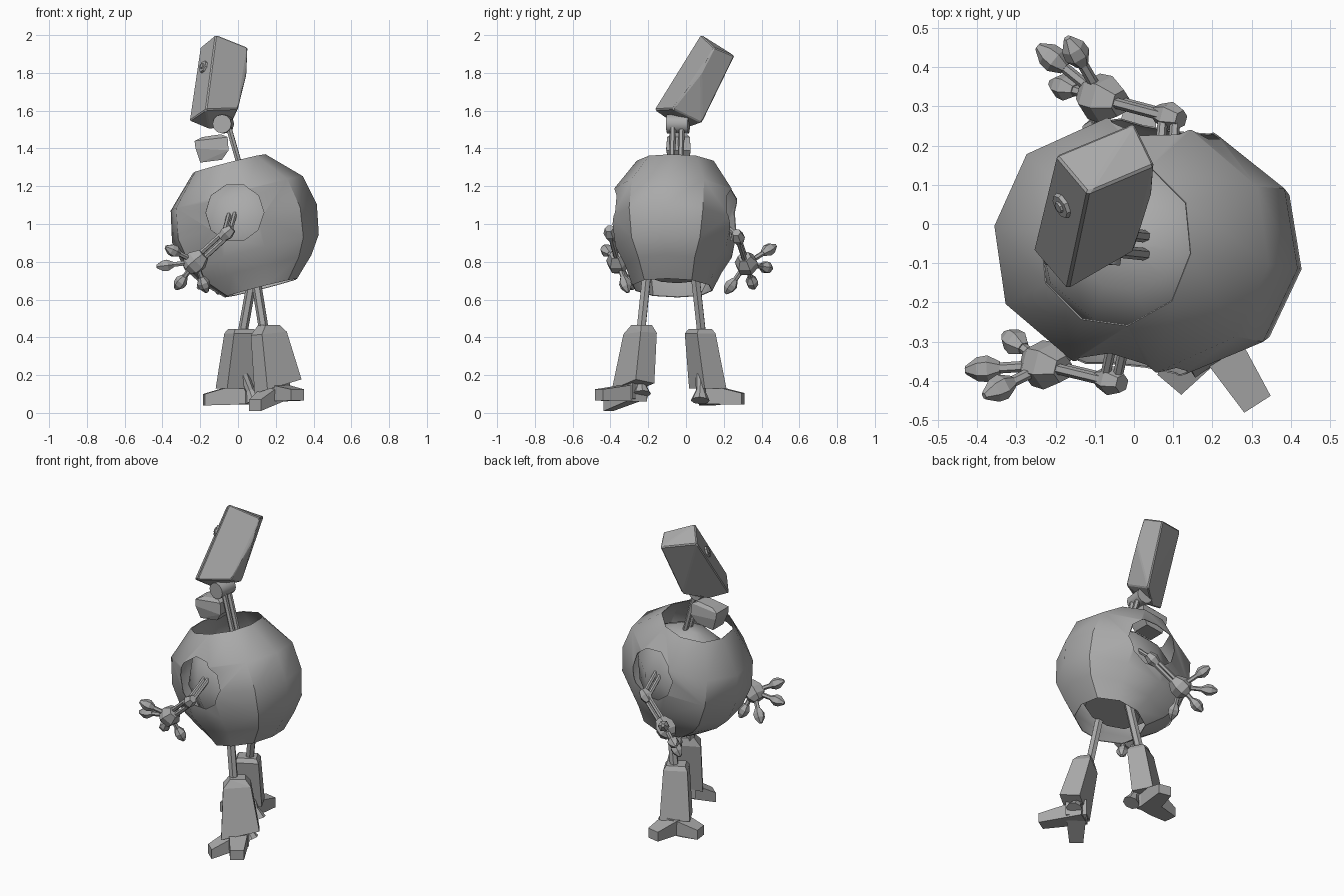
import bpy, bmesh, math
from mathutils import Vector as V, Matrix

if "Cube" in bpy.data.objects:
    bpy.data.objects.remove(bpy.data.objects["Cube"])

grey = bpy.data.materials.new("plain grey")
grey.use_nodes = True
colour = (0.4, 0.4, 0.4, 1)
grey.diffuse_color = colour
grey.node_tree.nodes["Principled BSDF"].inputs["Base Color"].default_value = colour


def make(name, bm, smooth=None):
    bmesh.ops.recalc_face_normals(bm, faces=bm.faces)
    mesh = bpy.data.meshes.new(name)
    bm.to_mesh(mesh)
    bm.free()
    mesh.materials.append(grey)
    obj = bpy.data.objects.new(name, mesh)
    bpy.context.collection.objects.link(obj)
    bpy.ops.object.select_all(action="DESELECT")
    obj.select_set(True)
    bpy.context.view_layer.objects.active = obj
    if smooth:
        bpy.ops.object.shade_smooth_by_angle(angle=math.radians(smooth))
    return obj


def spindle(name, a, b, profile, sides=6, smooth=None):
    """Turned part along a-b; profile holds (fraction, radius)."""
    a, b = V(a), V(b)
    turn = (b - a).to_track_quat("Z", "Y")
    bm = bmesh.new()
    rings = []
    for f, r in profile:
        rings.append([bm.verts.new(a.lerp(b, f) + turn @ V((r * math.cos(t), r * math.sin(t), 0)))
                      for t in (math.tau * i / sides for i in range(sides))])
    for lo, hi in zip(rings, rings[1:]):
        for i in range(sides):
            j = (i + 1) % sides
            bm.faces.new((lo[i], lo[j], hi[j], hi[i]))
    bm.faces.new(rings[0])
    bm.faces.new(rings[-1])
    return make(name, bm, smooth)


def rod(name, a, b, r):
    return spindle(name, a, b, [(0, r), (1, r)])


def twin_rods(name, a, b, gap, r):
    for i, s in enumerate((-1, 1)):
        rod(f"{name}_{i + 1}", V(a) + V(gap) * s, V(b) + V(gap) * s, r)


def hull(name, points, bevel=0):
    bm = bmesh.new()
    for p in points:
        bm.verts.new(p)
    bmesh.ops.convex_hull(bm, input=bm.verts)
    bmesh.ops.dissolve_limit(bm, angle_limit=0.1, verts=bm.verts, edges=bm.edges)
    if bevel:
        bmesh.ops.bevel(bm, geom=bm.edges, offset=bevel, segments=1, affect="EDGES")
    return make(name, bm)


def rect(x0, x1, y0, y1, z0, z1):
    """Four corners, height running from z0 at x0 to z1 at x1."""
    return [(x, y, z) for x, z in ((x0, z0), (x1, z1)) for y in (y0, y1)]


def turned(centre, degrees, wide, deep, slope=0):
    """Four corners of a rectangle turned about z, climbing towards +x."""
    spin = Matrix.Rotation(math.radians(degrees), 3, "Z")
    offsets = [spin @ V((wide * s, deep * t, 0)) for s in (-1, 1) for t in (-1, 1)]
    return [V(centre) + o + V((0, 0, o.x * slope)) for o in offsets]


# Body shell: leaning ten-sided open globe, narrower in depth around its middle
place = (Matrix.Translation((0.035, -0.06, 1.0)) @ Matrix.Rotation(math.radians(-8), 4, "Z")
         @ Matrix.Rotation(math.radians(-14.5), 4, "Y"))
shell = spindle("body_shell", (0, 0, -0.35), (0, 0, 0.33),
                [(0, 0.2), (0.15, 0.305), (0.29, 0.37), (0.52, 0.4), (0.76, 0.365), (1, 0.2)], 10)
bm = bmesh.new()
bm.from_mesh(shell.data)
bmesh.ops.delete(bm, geom=[f for f in bm.faces if len(f.verts) > 4], context="FACES")
for v in bm.verts:
    if 0.4 < abs(v.co.y) / v.co.xy.length < 0.8:
        v.co.x *= 1.04
    v.co.y *= 1.08 if abs(v.co.z) > 0.3 else 0.9 if v.co.z > 0.1 else 0.84
bmesh.ops.transform(bm, matrix=place, verts=bm.verts)
bmesh.ops.recalc_face_normals(bm, faces=bm.faces)
bm.to_mesh(shell.data)
bm.free()
solid = shell.modifiers.new("thickness", "SOLIDIFY")
solid.thickness = 0.004
side = Matrix.Rotation(math.radians(-8), 3, "Z") @ V((0, 0.6, 0))
mid = V((0.025, -0.06, 1.06))
cutter = spindle("arm_hole_cutter", mid - side, mid + side, [(0, 0.155), (1, 0.155)], 10)
cutter.hide_render = True
cut = shell.modifiers.new("arm_holes", "BOOLEAN")
cut.operation, cut.object, cut.solver = "DIFFERENCE", cutter, "EXACT"
bpy.context.view_layer.objects.active = shell
for m in ("thickness", "arm_holes"):
    bpy.ops.object.modifier_apply(modifier=m)
bpy.data.objects.remove(cutter)
bpy.ops.object.select_all(action="DESELECT")
shell.select_set(True)
bpy.ops.object.shade_smooth_by_angle(angle=math.radians(35))

# Inner core that carries the neck, arms and legs
core = spindle("inner_core", (0, 0, -0.28), (0, 0, 0.26),
               [(0, 0.17), (0.2, 0.265), (0.5, 0.31), (0.8, 0.25), (0.94, 0.14), (1, 0.03)], 10, 50)
core.data.transform(place @ Matrix.Diagonal((1, 0.84, 1, 1)))

# Head: leaning box, trimmed at the back of the neck
head_points = [(-0.2, 0.175, 1.935), (0, 0.258, 1.89), (0.052, 0.15, 1.935), (-0.118, 0.078, 2.003),
               (-0.258, -0.065, 1.545), (-0.15, -0.015, 1.5), (-0.035, 0.085, 1.535),
               (0.047, 0.08, 1.8), (0, -0.07, 1.61), (-0.17, -0.168, 1.605)]
hull("head", head_points, 0.006)
eye, out = V((-0.183, 0.047, 1.832)), V((-0.81, -0.44, 0.385))
spindle("eye_ring", eye - out * 0.015, eye + out * 0.008, [(0, 0.038), (1, 0.032)], 8)
spindle("eye_pupil", eye, eye + out * 0.014, [(0, 0.018), (1, 0.014)], 8)

# Jaw and neck
hull("jaw", rect(-0.2, -0.085, -0.09, 0.015, 1.325, 1.34)
     + rect(-0.225, -0.05, -0.105, 0.025, 1.40, 1.39)
     + rect(-0.23, -0.055, -0.1, 0.02, 1.44, 1.46)
     + rect(-0.19, -0.09, -0.08, 0.005, 1.46, 1.475))
spindle("neck_joint", (-0.085, -0.1, 1.53), (-0.07, 0.015, 1.53), [(0, 0.05), (1, 0.05)], 12, 40)
twin_rods("neck_rod", (-0.06, -0.045, 1.55), (0.035, -0.055, 1.22), (0, 0.023, 0), 0.016)

# Arms: shoulder, elbow, palm, then finger centres
arms = {
    "right": [(-0.03, -0.26, 1.06), (-0.06, -0.4, 0.95), (-0.225, -0.36, 0.8),
              (-0.345, -0.42, 0.86), (-0.385, -0.37, 0.78), (-0.305, -0.3, 0.69), (-0.18, -0.32, 0.68)],
    "left": [(0.08, 0.14, 1.05), (0.09, 0.275, 0.93), (-0.08, 0.32, 0.79),
             (-0.15, 0.44, 0.865), (-0.21, 0.425, 0.77), (-0.18, 0.35, 0.69), (-0.1, 0.235, 0.67)],
}
for name, (shoulder, elbow, palm, *tips) in arms.items():
    shoulder, elbow, palm = V(shoulder), V(elbow), V(palm)
    twin_rods(f"{name}_upper_arm", shoulder, elbow, (0.016, 0, 0.004), 0.013)
    along = (palm - elbow).normalized()
    spindle(f"{name}_elbow", elbow - along * 0.04, elbow + along * 0.04,
            [(0, 0.024), (0.5, 0.038), (1, 0.024)])
    twin_rods(f"{name}_forearm", elbow, palm, along.cross(V((0, 1, 0))).normalized() * 0.016, 0.014)
    spindle(f"{name}_palm", palm - along * 0.06, palm + along * 0.06,
            [(0, 0.035), (0.4, 0.062), (0.75, 0.06), (1, 0.035)])
    for i, tip in enumerate(tips):
        tip = V(tip)
        way = (tip - palm).normalized()
        rod(f"{name}_finger_{i + 1}", palm, tip, 0.014)
        spindle(f"{name}_fingertip_{i + 1}", tip - way * 0.044, tip + way * 0.046,
                [(0, 0.017), (0.35, 0.034), (0.65, 0.031), (1, 0.01)])

# Legs: rods, tapered shins, ankle flares and two-toed feet
legs = {
    "right": dict(hip=(0.085, -0.205, 0.76), knee=(0.14, -0.24, 0.42),
                  shin=turned((0.163, -0.243, 0.42), 35, 0.08, 0.052, 0.1)
                  + turned((0.163, -0.235, 0.465), 35, 0.045, 0.035)
                  + turned((0.212, -0.28, 0.14), 35, 0.11, 0.06, 0.3),
                  ankle=(0.2, -0.24, 0.22), flare=(0.25, -0.235, 0.1),
                  heel=(0.2, -0.28, 0.1), toes=[(0.315, -0.46, 0.1), (0.09, -0.41, 0.045)]),
    "left": dict(hip=(0.085, 0.045, 0.76), knee=(0.02, 0.085, 0.4),
                 shin=turned((0.015, 0.075, 0.42), 28, 0.07, 0.055)
                 + turned((0.015, 0.075, 0.445), 28, 0.055, 0.04)
                 + turned((-0.01, 0.115, 0.13), 28, 0.088, 0.065),
                 ankle=(0.03, 0.08, 0.2), flare=(0.085, 0.075, 0.065),
                 heel=(-0.015, 0.13, 0.085), toes=[(-0.18, 0.11, 0.075), (0.02, 0.302, 0.08)]),
}
for name, leg in legs.items():
    rod(f"{name}_thigh_rod", leg["hip"], leg["knee"], 0.026)
    hull(f"{name}_shin", leg["shin"])
    spindle(f"{name}_ankle_flare", leg["ankle"], leg["flare"], [(0, 0.03), (0.6, 0.025), (1, 0.05)], 8)
    heel = V(leg["heel"])
    for i, toe in enumerate(leg["toes"]):
        toe = V(toe)
        way = (toe - heel).normalized()
        across = way.cross(V((0, 0, 1))).normalized()
        points = []
        for at, wide, low, high in ((heel - way * 0.05, 0.06, 0.04, 0.06),
                                    (heel + way * 0.06, 0.055, 0.04, 0.05),
                                    (toe, 0.04, 0.035, 0.025)):
            points += [at + across * wide * s + V((0, 0, h)) for s in (-1, 1) for h in (-low, high)]
        hull(f"{name}_foot_toe_{i + 1}", points)
